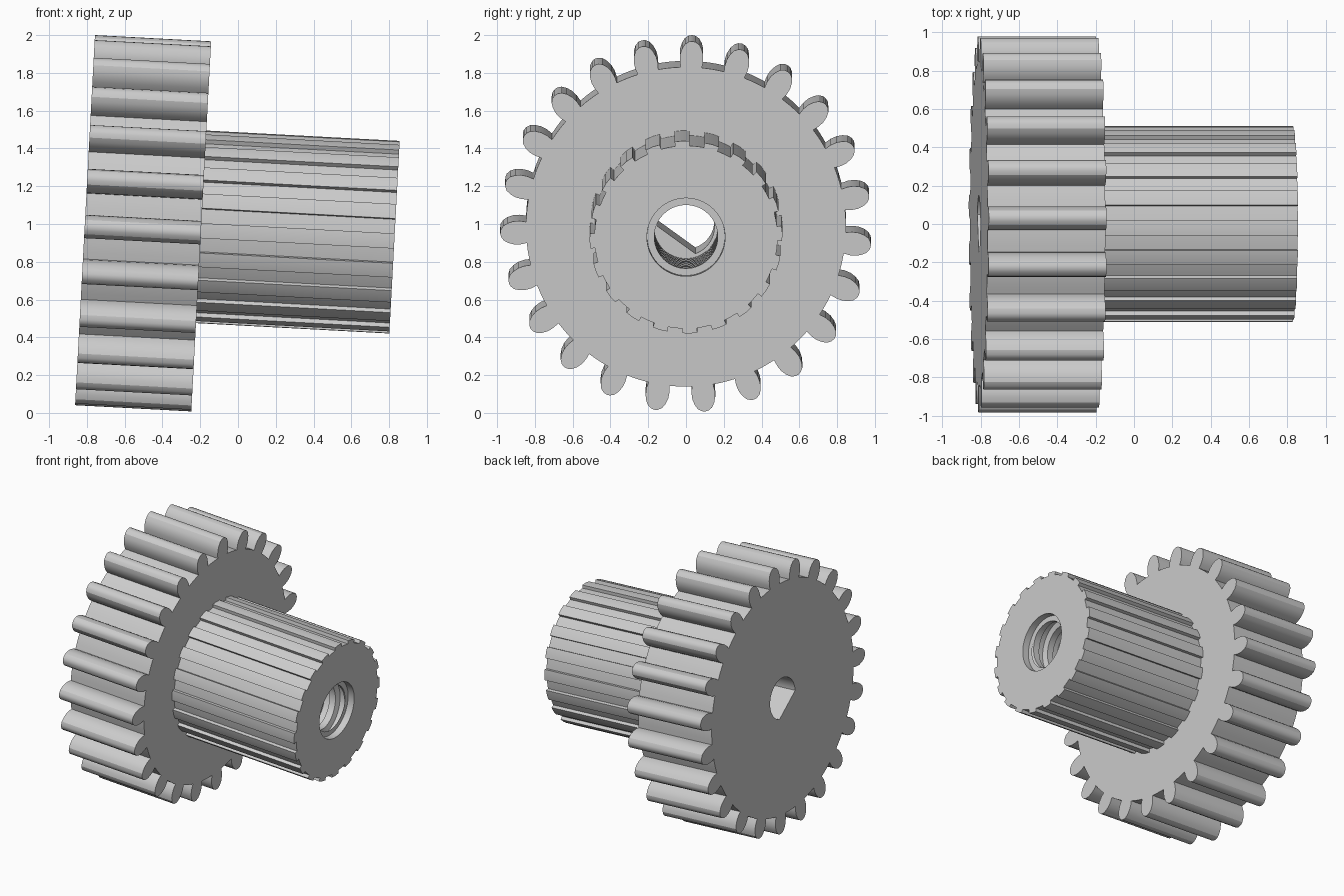
import bpy, bmesh, math
from mathutils import Matrix

if "Cube" in bpy.data.objects:
    bpy.data.objects.remove(bpy.data.objects["Cube"])

TAU = 2 * math.pi
GEAR_L, SHAFT_END = 0.616, 1.641          # positions along the axle
# the axle runs along local x and is tilted slightly nose-down
POSE = Matrix.Translation((-0.81, 0, 1.018)) @ Matrix.Rotation(math.radians(3.07), 4, 'Y')

grey = bpy.data.materials.new("plain_grey")
grey.diffuse_color = (0.6, 0.6, 0.6, 1)
grey.use_nodes = True
grey.node_tree.nodes["Principled BSDF"].inputs["Base Color"].default_value = grey.diffuse_color


def polar(r, a):
    """Point (y, z), angle measured from straight up towards +y."""
    return r * math.sin(a), r * math.cos(a)


def circle(r, n=64):
    return [polar(r, TAU * i / n) for i in range(n)]


def loop(bm, pts, x):
    vs = [bm.verts.new((x, y, z)) for y, z in pts]
    es = [bm.edges.new((vs[i - 1], vs[i])) for i in range(len(vs))]
    return vs, es


def wall(bm, a, b):
    for i in range(len(a)):
        bm.faces.new((a[i - 1], a[i], b[i], b[i - 1]))


def finish(bm, name, angle=25):
    bmesh.ops.recalc_face_normals(bm, faces=bm.faces)
    me = bpy.data.meshes.new(name)
    bm.to_mesh(me)
    bm.free()
    me.materials.append(grey)
    ob = bpy.data.objects.new(name, me)
    bpy.context.collection.objects.link(ob)
    ob.matrix_world = POSE
    bpy.ops.object.select_all(action='DESELECT')
    ob.select_set(True)
    bpy.context.view_layer.objects.active = ob
    bpy.ops.object.shade_smooth_by_angle(angle=math.radians(angle))
    return ob


def pierced_prism(name, outer, hole, x0, x1):
    """Extruded outline with a hole right through it."""
    bm = bmesh.new()
    o0, eo0 = loop(bm, outer, x0)
    h0, eh0 = loop(bm, hole, x0)
    o1, eo1 = loop(bm, outer, x1)
    h1, eh1 = loop(bm, hole, x1)
    for es, nx in ((eo0 + eh0, -1), (eo1 + eh1, 1)):
        bmesh.ops.triangle_fill(bm, use_beauty=True, use_dissolve=False,
                                edges=es, normal=(nx, 0, 0))
    wall(bm, o0, o1)
    wall(bm, h0, h1)
    return finish(bm, name)


# gear outline: rounded teeth that narrow a little at the root
TEETH, ROOT = 23, 0.847
half = [(ROOT, .056), (.88, .062), (.915, .061), (.945, .052), (.968, .038), (.981, .018)]
tooth = [(r, -w) for r, w in half] + [(.984, 0)] + [(r, w) for r, w in reversed(half)]
gear_pts = []
for k in range(TEETH):
    a = math.radians(1.9) + TAU * k / TEETH
    gear_pts += [polar(r, a + w / r) for r, w in tooth]
    gear_pts += [polar(ROOT, a + TAU / TEETH * f) for f in (.4, .5, .6)]

# D-shaped axle hole, flat on the lower left
flat_dir = math.atan2(-.585, -.81)
spread = math.acos(.086 / .15)
d_hole = [polar(.15, flat_dir + spread + (TAU - 2 * spread) * i / 40) for i in range(41)]
pierced_prism("gear_wheel", gear_pts, d_hole, 0, GEAR_L)

# splined shaft with shallow ridges
RIDGES = 20
shaft_pts = []
for k in range(RIDGES):
    a = math.radians(-2.3) + TAU * k / RIDGES
    w = math.radians(4.5)
    shaft_pts += [polar(.485, a - w), polar(.509, a - w), polar(.511, a),
                  polar(.509, a + w), polar(.485, a + w), polar(.485, a + 2 * w)]
pierced_prism("splined_shaft", shaft_pts, circle(.207), GEAR_L, SHAFT_END)

# helical thread lining the bore
bm = bmesh.new()
PITCH, SEG = 0.125, 64
lo, hi = GEAR_L + .001, SHAFT_END - .05
profile = [(0, .206), (.4, .206), (.5, .168), (.9, .168)]
turns = int((hi - lo) / PITCH) + 3
rows = []
for s in range(SEG + 1):
    a = TAU * s / SEG
    row = []
    for t in range(turns):
        for f, r in profile:
            x = lo + PITCH * (t - 1 + f + s / SEG)
            y, z = polar(r, a)
            row.append(bm.verts.new((min(max(x, lo), hi), y, z)))
    rows.append(row)
for r0, r1 in zip(rows, rows[1:]):
    for j in range(len(r0) - 1):
        if max(v.co.x for v in (r0[j], r0[j + 1], r1[j], r1[j + 1])) > lo:
            bm.faces.new((r0[j], r0[j + 1], r1[j + 1], r1[j]))
bmesh.ops.remove_doubles(bm, verts=bm.verts, dist=1e-5)
bmesh.ops.delete(bm, geom=[v for v in bm.verts if not v.link_faces], context='VERTS')
thread = finish(bm, "bore_thread")
# the lining faces the axle, so its normals point inwards
me = thread.data
if sum(p.normal.y * p.center.y + p.normal.z * p.center.z for p in me.polygons) > 0:
    me.flip_normals()
